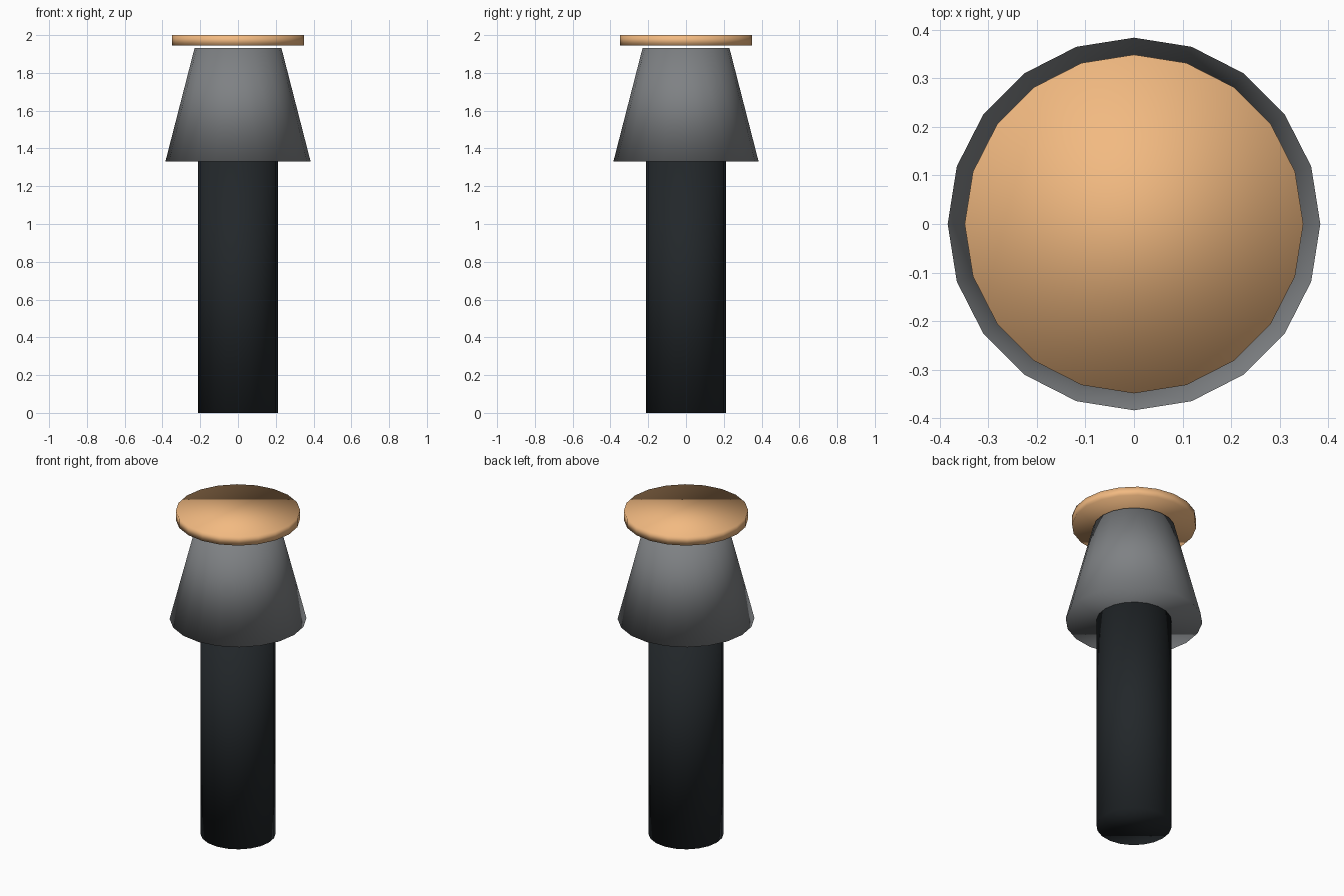
import bpy

if "Cube" in bpy.data.objects:
    bpy.data.objects.remove(bpy.data.objects["Cube"])


def material(name, color):
    mat = bpy.data.materials.new(name)
    mat.diffuse_color = (*color, 1.0)
    mat.use_nodes = True
    mat.node_tree.nodes["Principled BSDF"].inputs["Base Color"].default_value = mat.diffuse_color
    return mat


def tapered_drum(name, r_bottom, r_top, z_bottom, z_top, mat):
    """Closed 20-sided smooth-shaded drum between two heights."""
    bpy.ops.mesh.primitive_cone_add(
        vertices=20, radius1=r_bottom, radius2=r_top, depth=z_top - z_bottom,
        location=(0, 0, (z_bottom + z_top) / 2))
    obj = bpy.context.object
    obj.name = name
    bpy.ops.object.shade_smooth()
    obj.data.materials.append(mat)
    return obj


black = material("black", (0.016, 0.020, 0.023))
grey = material("grey", (0.21, 0.22, 0.23))
tan = material("tan", (0.89, 0.49, 0.22))

# Straight post standing on the ground
tapered_drum("post", 0.211, 0.211, 0.0, 1.332, black)

# Flared collar resting on the post
tapered_drum("collar", 0.384, 0.23, 1.332, 1.931, grey)

# Thin disc floating just above the collar
tapered_drum("top_disc", 0.349, 0.349, 1.945, 2.0, tan)
